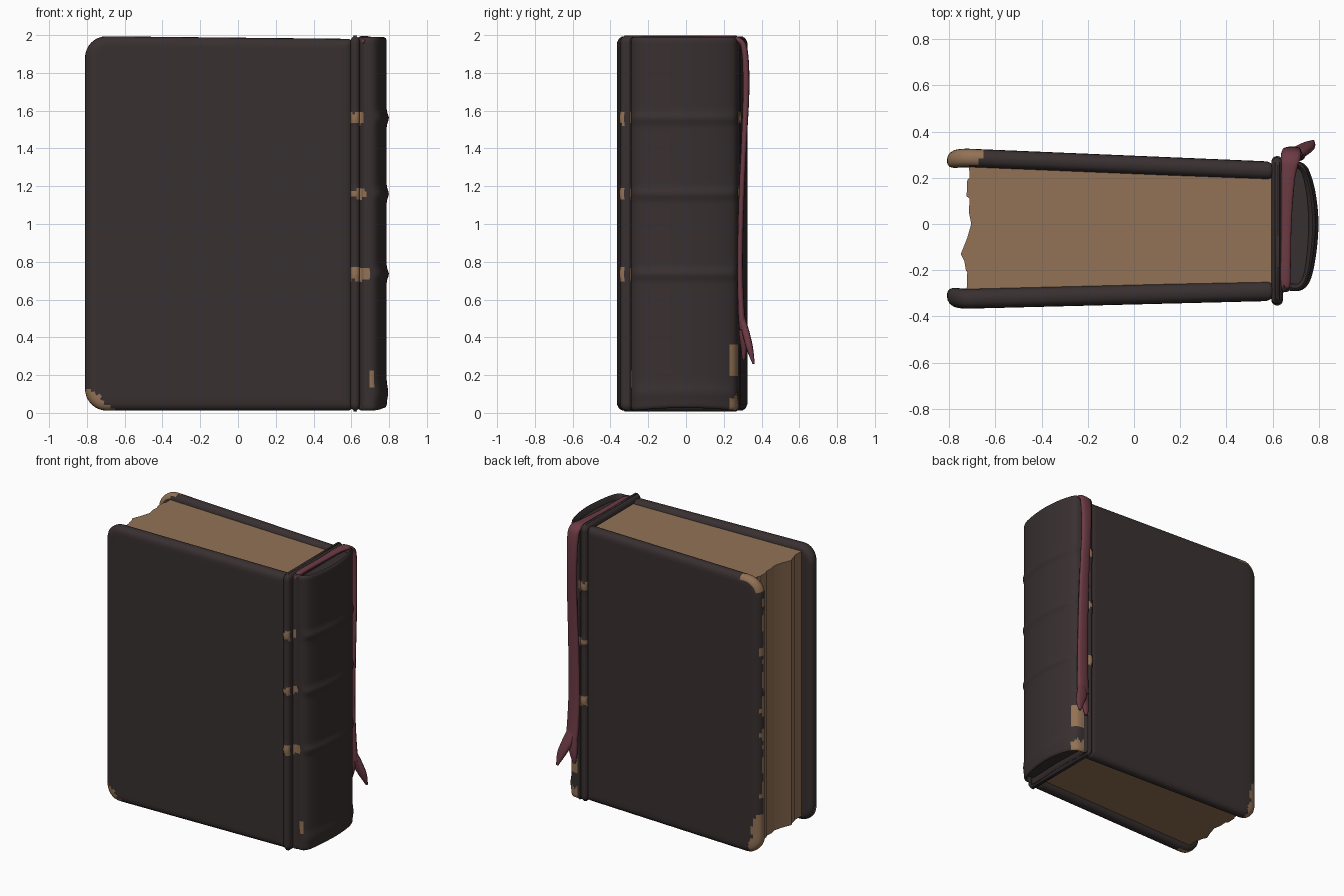
import bpy, bmesh, math
from mathutils import Vector

if "Cube" in bpy.data.objects:
    bpy.data.objects.remove(bpy.data.objects["Cube"])

def mat(name, col):
    m = bpy.data.materials.new(name)
    m.diffuse_color = (*col, 1)
    m.use_nodes = True
    m.node_tree.nodes["Principled BSDF"].inputs["Base Color"].default_value = m.diffuse_color
    return m

LEATHER = mat("dark_leather", (0.040, 0.029, 0.030))
PAPER = mat("tan_paper", (0.290, 0.170, 0.092))
RIBBON = mat("wine_ribbon", (0.150, 0.043, 0.058))
BANDS = [(0.735, 0.034, 0.70), (1.16, 0.022, 0.68), (1.56, 0.03, 0.665)]  # z, half height, reach in x

def loft(name, rings, mats, paint=None, angle=50):
    """Skin closed rings of equal length, cap the ends, colour faces by a rule."""
    bm = bmesh.new()
    vs = [[bm.verts.new(p) for p in r] for r in rings]
    n = len(rings[0])
    for a, b in zip(vs, vs[1:]):
        for i in range(n):
            bm.faces.new((a[i], a[(i + 1) % n], b[(i + 1) % n], b[i]))
    bm.faces.new(vs[0][::-1])
    bm.faces.new(vs[-1])
    bmesh.ops.recalc_face_normals(bm, faces=bm.faces)
    if paint:
        for f in bm.faces:
            f.material_index = int(len(f.verts) == 4 and paint(f.calc_center_median()))
    me = bpy.data.meshes.new(name)
    bm.to_mesh(me)
    bm.free()
    for m in mats:
        me.materials.append(m)
    ob = bpy.data.objects.new(name, me)
    bpy.context.collection.objects.link(ob)
    bpy.context.view_layer.objects.active = ob
    ob.select_set(True)
    bpy.ops.object.shade_smooth_by_angle(angle=math.radians(angle))
    ob.select_set(False)
    return ob

def catmull(pts, n, closed=False):
    """Smooth curve through tuples of any size."""
    out, m = [], len(pts)
    for i in range(m if closed else m - 1):
        k = [(j % m) if closed else min(max(j, 0), m - 1) for j in range(i - 1, i + 3)]
        p0, p1, p2, p3 = (Vector(pts[j]) for j in k)
        for s in range(n):
            t = s / n
            out.append(0.5 * (2 * p1 + (p2 - p0) * t + (2 * p0 - 5 * p1 + 4 * p2 - p3) * t * t
                              + (3 * p1 - p0 - 3 * p2 + p3) * t ** 3))
    if not closed:
        out.append(Vector(pts[-1]))
    return out

def rounded_rect(x0, x1, z0, z1, rl, rr, n=60, k=8):
    """Rounded rectangle with its own left and right corner radii."""
    arcs = []
    for cx, cz, r, a in ((x0 + rl, z0 + rl, rl, 180), (x1 - rr, z0 + rr, rr, 270),
                         (x1 - rr, z1 - rr, rr, 0), (x0 + rl, z1 - rl, rl, 90)):
        arcs.append([(cx + r * math.cos(math.radians(a + 90 * i / k)),
                      cz + r * math.sin(math.radians(a + 90 * i / k))) for i in range(k + 1)])
    out = []
    for i, arc in enumerate(arcs):
        out += arc
        (ax, az), (bx, bz) = arc[-1], arcs[(i + 1) % 4][0]
        out += [(ax + (bx - ax) * s / n, az + (bz - az) * s / n) for s in range(1, n)]
    return out

# --- cover boards: softly rounded plates that taper towards the spine
def cover(name, side, y_fore, y_hinge, half, paint):
    prof = [(0.13, -1), (0.10, -1), (0.07, -1), (0.05, -1), (0.03, -0.96), (0.012, -0.75), (0.002, -0.4),
            (0, 0), (0.002, 0.4), (0.012, 0.75), (0.03, 0.96), (0.05, 1), (0.07, 1), (0.10, 1), (0.13, 1)]
    rings = []
    for d, h in prof:
        ring = []
        for x, z in rounded_rect(-0.81 + d, 0.61 - d, 0.012 + d, 1.995 - d,
                                 max(0.115 - d, 0.012), max(0.03 - d, 0.004)):
            t = (x + 0.81) / 1.42
            y = y_fore + (y_hinge - y_fore) * t + side * half * h
            y -= side * 0.016 * max(0, 1 - t / 0.07) ** 2           # edge curls inward
            ring.append((x, y, z - 0.015 * t * (z / 2)))
        rings.append(ring)
    return loft(name, rings, [LEATHER, PAPER], paint)

def wear(z):
    return 0.012 * math.sin(31 * z) + 0.008 * math.sin(73 * z + 1)

def front_wear(c):
    corner = (c.x + 0.81) + c.z < 0.155 + wear(c.z)
    return corner and c.y < -0.31

def back_wear(c):
    low = c.x < -0.735 + wear(c.z) and c.z < 0.30 and (c.x + 0.81) + 0.45 * c.z < 0.16
    top = c.z > 1.90 and (c.x + 0.81) + (2 - c.z) < 0.13 + wear(c.x * 2)
    rim = c.x < -0.79 and c.y < 0.285 + wear(c.z) and (0.3 < c.z < 0.92 or 1.0 < c.z < 1.85)
    edge = c.z > 1.965 and -0.78 < c.x < -0.66 and c.y > 0.29
    return low or top or rim or edge

cover("front_cover", -1, -0.326, -0.290, 0.043, front_wear)
cover("back_cover", 1, 0.290, 0.230, 0.040, back_wear)

# --- page block with an uneven fore-edge
page_profile = [(0.60, -0.26), (0.60, 0.205), (-0.715, 0.262), (-0.712, 0.20), (-0.722, 0.19), (-0.725, 0.12),
                (-0.712, 0.11), (-0.715, 0.05), (-0.705, 0.0), (-0.722, -0.06), (-0.75, -0.13),
                (-0.735, -0.16), (-0.728, -0.20), (-0.722, -0.21), (-0.725, -0.295)]
loft("page_block", [[(x, y, z) for x, y in page_profile] for z in (0.05, 1.955)], [PAPER], angle=15)

def z_rows(z0, z1, step=0.015):
    n = round((z1 - z0) / step)
    return [z0 + (z1 - z0) * i / n for i in range(n + 1)]

def on_band(c, margin=0.0):
    return any(abs(c.z - z) < h + 0.004 * math.sin(90 * c.x) and c.x < reach for z, h, reach in BANDS)

# --- hinge wall between the boards and the spine
wall = []
for z in z_rows(0.008, 1.998):
    e = min(z - 0.008, 1.998 - z)
    s = 0.022 * max(0, 1 - e / 0.03) ** 2
    b = 0.006 * sum(math.exp(-((z - q[0]) / 0.03) ** 2) for q in BANDS)
    wall.append([(x, y, z) for x, y in
                 rounded_rect(0.595 + s, 0.645 - s, -0.347 - b + s, 0.288 + b - s, 0.024 - s * 0.5, 0.024 - s * 0.5, 6, 5)])
loft("hinge_wall", wall, [LEATHER, PAPER],
     lambda c: (c.y < -0.30 or c.y > 0.25) and on_band(c))

# --- rounded spine with raised bands and a sunken top and bottom
spine_profile = catmull([(0.635, -0.27), (0.67, -0.288), (0.72, -0.285), (0.755, -0.235), (0.777, -0.13),
                         (0.787, 0), (0.777, 0.12), (0.755, 0.21), (0.725, 0.262), (0.67, 0.275),
                         (0.635, 0.26), (0.63, 0)], 6, True)

def spine_ring(z, inset=0.0):
    mid = Vector((0.71, -0.005))
    bulge = sum(math.exp(-((z - q[0]) / 0.025) ** 2) for q in BANDS) + 0.7 * math.exp(-((z - 0.1) / 0.04) ** 2)
    flare = 0.012 * bulge
    ring = []
    for p in spine_profile:
        d = p - mid
        x = mid.x + d.x * (1 - inset / 0.075)
        y = mid.y + d.y * (1 - inset / 0.28)
        if p.x > 0.66:
            x += flare * min(1, (p.x - 0.66) / 0.08)
        arch = 0.014 * (1 - (d.y / 0.28) ** 2) * max(0, 1 - z / 0.25)
        ring.append((x, y, z + arch))
    return ring

spine = [spine_ring(0.045, 0.03), spine_ring(0.02, 0.022), spine_ring(0.013, 0.013), spine_ring(0.018, 0.004)]
spine += [spine_ring(z) for z in z_rows(0.03, 1.97)]
spine += [spine_ring(1.984, 0.004), spine_ring(1.989, 0.013), spine_ring(1.98, 0.022), spine_ring(1.95, 0.03)]

def spine_wear(c):
    cords = (c.y < -0.2 or c.y > 0.2) and on_band(c)
    chip = c.y < -0.26 and 0.698 < c.x < 0.722 and 0.14 < c.z < 0.22
    scuff = c.y > 0.228 and c.x > 0.67 and (0.2 < c.z < 0.36 or c.z < 0.09 + wear(c.x * 4))
    return cords or chip or scuff

loft("spine", spine, [LEATHER, PAPER], spine_wear)

# --- ribbon bookmark: over the head of the spine and down the back
def ribbon(name, path, n=8):
    pts = catmull(path, n)
    rings = []
    for i, p in enumerate(pts):
        tan = (Vector(pts[min(i + 1, len(pts) - 1)][:3]) - Vector(pts[max(i - 1, 0)][:3])).normalized()
        across = (Vector((1, 0, 0)) - tan * tan.x).normalized()
        out = across.cross(tan)
        ring = []
        for k in range(14):
            a = math.tau * k / 14
            c, s = math.cos(a), math.sin(a)
            ring.append(Vector(p[:3]) + across * (p[3] / 2 * c)
                        + out * (p[4] / 2 * math.copysign(abs(s) ** 0.6, s)))
        rings.append(ring)
    return loft(name, rings, [RIBBON], angle=60)

# each point: x, y, z, width, thickness
ribbon("ribbon", [(0.655, -0.285, 1.955, 0.03, 0.02), (0.655, -0.25, 1.978, 0.045, 0.025),
                  (0.660, 0.00, 1.980, 0.045, 0.025), (0.668, 0.20, 1.983, 0.06, 0.025),
                  (0.678, 0.285, 1.970, 0.085, 0.03), (0.682, 0.312, 1.90, 0.085, 0.035),
                  (0.685, 0.318, 1.70, 0.075, 0.035), (0.69, 0.308, 1.45, 0.075, 0.03),
                  (0.69, 0.294, 1.15, 0.08, 0.03), (0.69, 0.286, 0.80, 0.085, 0.03),
                  (0.695, 0.292, 0.55, 0.09, 0.035), (0.70, 0.302, 0.44, 0.09, 0.04)])
ribbon("ribbon_tail_outer", [(0.705, 0.298, 0.50, 0.06, 0.03), (0.725, 0.318, 0.42, 0.075, 0.04),
                             (0.755, 0.338, 0.34, 0.06, 0.035), (0.775, 0.358, 0.26, 0.015, 0.012)])
ribbon("ribbon_tail_inner", [(0.69, 0.296, 0.50, 0.06, 0.03), (0.69, 0.300, 0.42, 0.07, 0.04),
                             (0.68, 0.306, 0.34, 0.05, 0.03), (0.675, 0.305, 0.28, 0.02, 0.015)])
